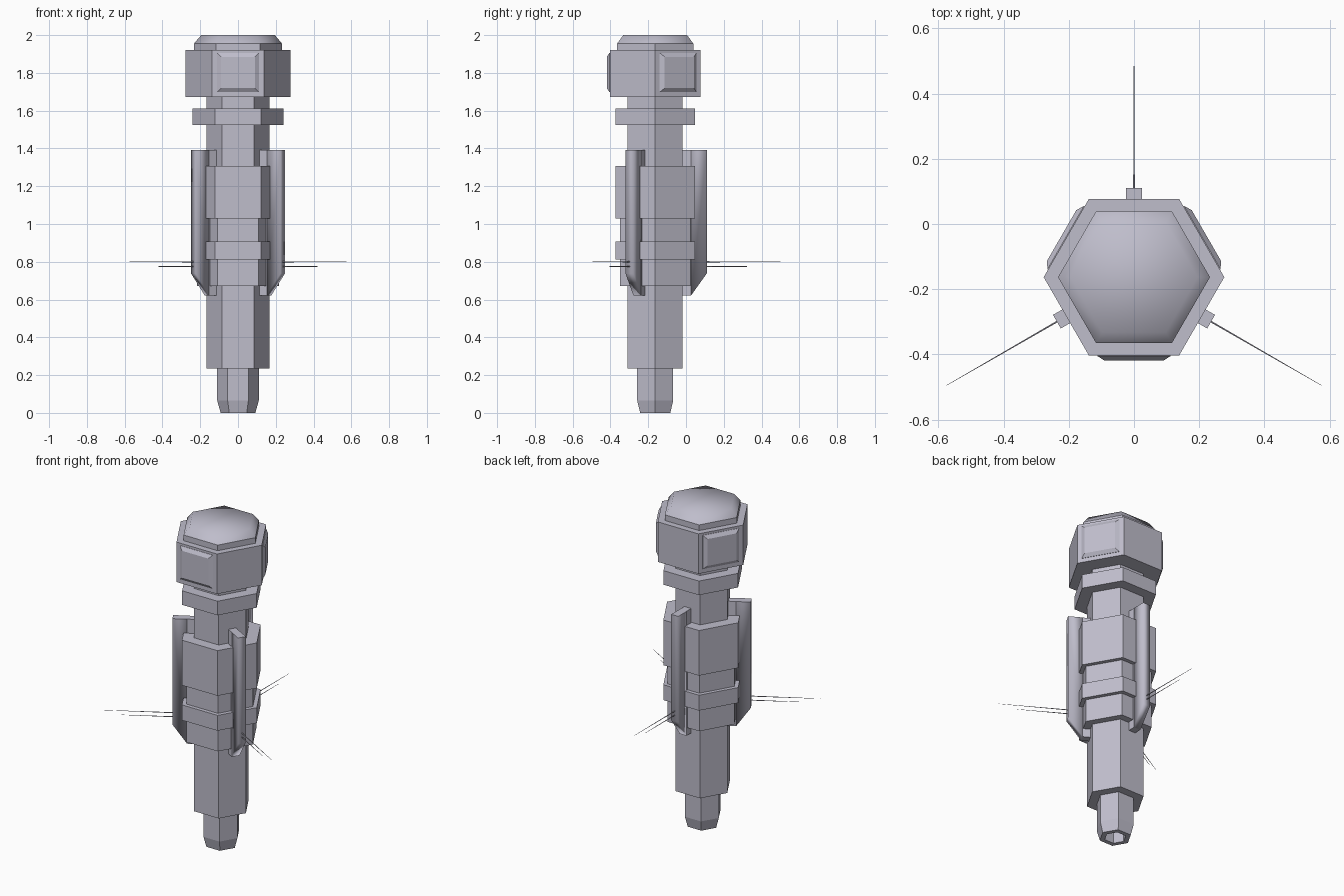
import bpy, bmesh, math
from mathutils import Matrix, Vector

cube = bpy.data.objects.get("Cube")
if cube:
    bpy.data.objects.remove(cube)

AXIS = Vector((0, -0.163, 0))
COS30 = math.cos(math.pi / 6)
CORE_R = 0.168

metal = bpy.data.materials.new("lavender_grey_metal")
metal.use_nodes = True
COLOUR = (0.52, 0.51, 0.60, 1)
metal.diffuse_color = COLOUR
metal.node_tree.nodes["Principled BSDF"].inputs["Base Color"].default_value = COLOUR


def finish(name, bm, turn=0, smooth=None):
    """Turn a bmesh into a named object, spun about the main axis."""
    bmesh.ops.recalc_face_normals(bm, faces=bm.faces)
    for f in bm.faces:
        f.smooth = bool(smooth and smooth(f))
    mesh = bpy.data.meshes.new(name)
    bm.to_mesh(mesh)
    bm.free()
    mesh.materials.append(metal)
    obj = bpy.data.objects.new(name, mesh)
    obj.matrix_world = Matrix.Translation(AXIS) @ Matrix.Rotation(math.radians(turn), 4, "Z")
    bpy.context.collection.objects.link(obj)


def loft(loops):
    """Skin a stack of equal point loops and cap both ends."""
    bm = bmesh.new()
    rings = [[bm.verts.new(p) for p in loop] for loop in loops]
    for a, b in zip(rings, rings[1:]):
        for i in range(len(a)):
            j = (i + 1) % len(a)
            bm.faces.new((a[i], a[j], b[j], b[i]))
    bm.faces.new(rings[0])
    bm.faces.new(rings[-1])
    return bm


def hexagon(z, r):
    return [(r * math.cos(i * math.pi / 3), r * math.sin(i * math.pi / 3), z) for i in range(6)]


def hex_stack(name, *steps, smooth=None):
    finish(name, loft([hexagon(z, r) for z, r in steps]), smooth=smooth)


# Central body, hollow nozzle, collar and head
hex_stack("core_body", (0.235, CORE_R), (1.7, CORE_R))
hex_stack("nozzle", (0.09, 0.055), (0, 0.062), (0, 0.092), (0.065, 0.11), (0.24, 0.11))
hex_stack("collar", (1.525, 0.242), (1.612, 0.242))
hex_stack("head", (1.673, 0.277), (1.92, 0.277))
hex_stack("head_cap", (1.91, 0.233), (1.955, 0.233), (2.0, 0.195),
          smooth=lambda f: f.normal.z > 0.2)


def armour(name, r, z0, z1, turn):
    """Plate wrapping one face and parts of its neighbours, leaving a fin channel."""
    a, core = r * COS30, CORE_R * COS30 - 0.005
    out, side = Vector((COS30, -0.5)), Vector((-0.5, -COS30)) * 0.027
    half = [out * core + side, out * a + side, Vector((r / 2, -a))]
    outline = half + [Vector((-p.x, p.y)) for p in reversed(half)]
    finish(name, loft([[(p.x, p.y, z) for p in outline] for z in (z0, z1)]), turn)


def fin_bar(name, profile, width, turn, smooth=None):
    """Extrude a radius/height profile sideways."""
    finish(name, loft([[(x, r, z) for r, z in profile] for x in (-width, width)]), turn, smooth)


def antenna(name, z, end, turn):
    bm = bmesh.new()
    length = end - 0.25
    place = Matrix.Translation((0, 0.25 + length / 2, z)) @ Matrix.Rotation(-math.pi / 2, 4, "X")
    bmesh.ops.create_cone(bm, cap_ends=True, segments=6, radius1=0.003, radius2=0.0008,
                          depth=length, matrix=place)
    finish(name, bm, turn)


# Parts repeated three times around the axis
BANDS = [("lower_plate", 0.216, 0.672, 0.812), ("lower_band", 0.243, 0.812, 0.907),
         ("middle_plate", 0.216, 0.907, 1.028), ("upper_plate", 0.243, 1.028, 1.307)]
for n, turn in enumerate((0, 120, 240), 1):
    for part, r, z0, z1 in BANDS:
        armour(f"{part}_{n}", r, z0, z1, turn)

    # Raised pad with bevelled rim on the head
    pad = [[(sx * w, -y, 1.802 + sz * h) for sx, sz in ((-1, -1), (1, -1), (1, 1), (-1, 1))]
           for y, w, h in ((0.235, 0.112, 0.104), (0.242, 0.112, 0.104), (0.256, 0.09, 0.083))]
    finish(f"head_pad_{n}", loft(pad), turn)

    # Fin with flat root and softly shaded outer blade
    fin_bar(f"fin_root_{n}", [(0.14, 0.622), (0.19, 0.622), (0.19, 1.392), (0.14, 1.392)], 0.023, turn)
    fin_bar(f"fin_blade_{n}", [(0.19, 0.622), (0.273, 0.738), (0.273, 1.392), (0.19, 1.392)],
            0.024, turn, lambda f: f.normal.z < 0.9)

    # Paired whisker antennas
    antenna(f"long_antenna_{n}", 0.8, 0.663, turn)
    antenna(f"short_antenna_{n}", 0.775, 0.56, turn)
